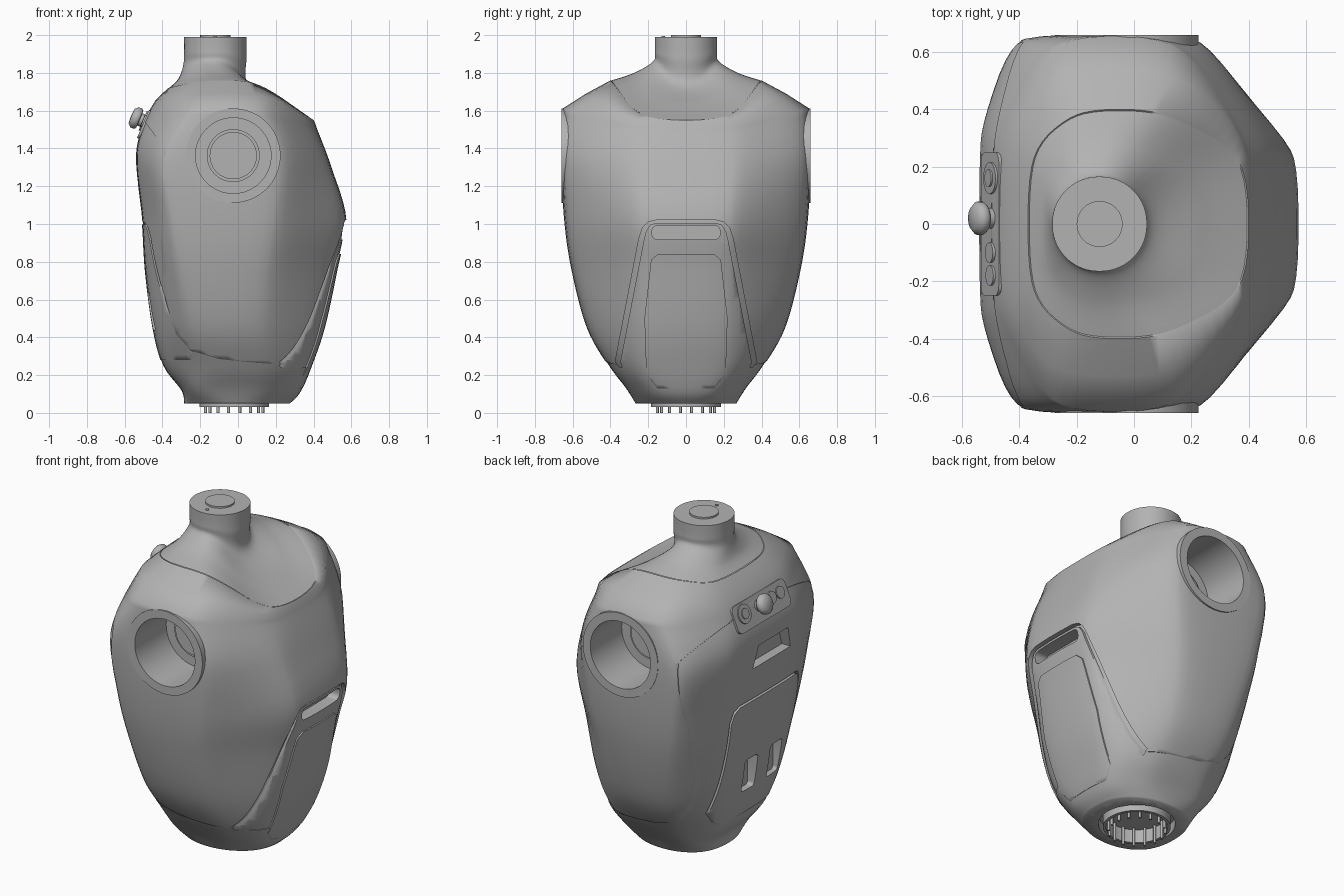
import bpy, bmesh, math
from mathutils import Vector

old = bpy.data.objects.get("Cube")
if old:
    bpy.data.objects.remove(old, do_unlink=True)

GREY = bpy.data.materials.new("shell grey")
GREY.use_nodes = True
GREY.diffuse_color = (0.45, 0.45, 0.45, 1)
GREY.node_tree.nodes["Principled BSDF"].inputs["Base Color"].default_value = GREY.diffuse_color

# Section rows: front z, x, y | side z, x front, x back, y | back z, x, y | corner rounding
BODY = [
    (.05, .28, .13, .05, .1, -.14, .272, .05, -.29, .14, .25),
    (.11, .335, .17, .13, .14, -.21, .322, .12, -.305, .19, .2),
    (.25, .395, .24, .25, .16, -.2, .412, .25, -.4, .24, .19),
    (.45, .463, .25, .45, .15, -.26, .525, .45, -.455, .28, .17),
    (.75, .528, .24, .75, .17, -.33, .605, .75, -.495, .31, .14),
    (1.02, .574, .25, 1.02, .21, -.38, .645, 1.02, -.512, .33, .12),
    (1.3, .495, .27, 1.35, .24, -.42, .662, 1.37, -.545, .32, .12),
    (1.5, .42, .26, 1.61, .15, -.28, .655, 1.57, -.488, .3, .18),
]
SHOULDER = (1.53, .41, .28, 1.69, .17, -.28, .53, 1.655, -.437, .31, .2)
RIM = (1.55, .4, .24, 1.76, .1, -.2, .4, 1.72, -.37, .25, .2)
COLLAR = [
    RIM,
    (1.63, .24, .17, 1.8, 0, -.2, .28, 1.77, -.32, .15, .22),
    (1.74, .06, .08, 1.86, -.05, -.19, .18, 1.84, -.295, .07, .25),
    (1.88, .05, .07, 1.91, -.05, -.19, .17, 1.91, -.29, .07, .25),
    (1.99, .05, .07, 1.99, -.05, -.19, .17, 1.99, -.29, .07, .25),
]


def finish(name, bm):
    bmesh.ops.recalc_face_normals(bm, faces=bm.faces)
    mesh = bpy.data.meshes.new(name)
    bm.to_mesh(mesh)
    bm.free()
    mesh.materials.append(GREY)
    obj = bpy.data.objects.new(name, mesh)
    bpy.context.scene.collection.objects.link(obj)
    return obj


def smooth_rows(rows, steps=6):
    out = []
    last = len(rows) - 1
    for i in range(last):
        quad = [rows[max(0, min(last, i + k))] for k in (-1, 0, 1, 2)]
        for s in range(steps):
            t = s / steps
            out.append([b + .5 * t * (c - a + t * (2*a - 5*b + 4*c - d + t * (3*(b - c) + d - a)))
                        for a, b, c, d in zip(*quad)])
    return out + [rows[last]]


def section(row, inset):
    zf, xf, yf, zs, x1, x2, w, zb, xb, yb, corner = row
    half = [Vector(p) for p in ((xf - inset, yf, zf), (x1, w - inset, zs),
                                (x2, w - inset, zs), (xb + inset, yb, zb))]
    pts = half + [Vector((p.x, -p.y, p.z)) for p in reversed(half)]
    for cut in (corner, .25, .25):
        pts = [p.lerp(q, f) for p, q in zip(pts, pts[1:] + pts[:1]) for f in (cut, 1 - cut)]
    return pts


def loft(name, rows, inset=0.0, sink=0.0):
    bm = bmesh.new()
    rings = [[bm.verts.new(p) for p in section(r, inset)] for r in rows]
    n = len(rings[0])
    for a, b in zip(rings, rings[1:]):
        for j in range(n):
            k = (j + 1) % n
            bm.faces.new((a[j], a[k], b[k], b[j]))
    for ring, drop in ((rings[0], 0), (rings[-1], sink)):
        mid = sum((v.co for v in ring), Vector()) / n
        hub = bm.verts.new(mid - Vector((0, 0, drop)))
        for j in range(n):
            bm.faces.new((ring[j], ring[(j + 1) % n], hub))
    return finish(name, bm)


def prism(name, outline, axis, lo, hi):
    """Extrude a flat outline along x (points are y, z) or y (points are x, z)."""
    bm = bmesh.new()
    place = (lambda t, p: (t, *p)) if axis == "x" else (lambda t, p: (p[0], t, p[1]))
    a, b = ([bm.verts.new(place(t, p)) for p in outline] for t in (lo, hi))
    bm.faces.new(a)
    bm.faces.new(b[::-1])
    for j in range(len(a)):
        k = (j + 1) % len(a)
        bm.faces.new((a[j], a[k], b[k], b[j]))
    return finish(name, bm)


def lathe(name, profile, base, axis, seg=48):
    """Turn a closed profile of (radius, height) points around an axis."""
    base, axis = Vector(base), Vector(axis).normalized()
    u = axis.orthogonal().normalized()
    v = axis.cross(u)
    bm = bmesh.new()
    angles = [math.tau * i / seg for i in range(seg)]
    rings = [[bm.verts.new(base + axis * h + (u * math.cos(a) + v * math.sin(a)) * r) for a in angles]
             for r, h in profile]
    for i, a in enumerate(rings):
        n = (i + 1) % len(rings)
        if profile[i][0] or profile[n][0]:
            for j in range(seg):
                k = (j + 1) % seg
                bm.faces.new((a[j], a[k], rings[n][k], rings[n][j]))
    bmesh.ops.remove_doubles(bm, verts=bm.verts, dist=1e-6)
    return finish(name, bm)


def rod(r, low, high):
    return [(0, low), (r, low), (r, high), (0, high)]


def tube(r1, r2, low, high):
    return [(r1, low), (r2, low), (r2, high), (r1, high)]


def combine(cutter, targets, operation="DIFFERENCE"):
    for obj in targets:
        mod = obj.modifiers.new("cut", "BOOLEAN")
        mod.operation, mod.solver, mod.object = operation, "EXACT", cutter
        bpy.context.view_layer.update()
        graph = bpy.context.evaluated_depsgraph_get()
        mesh = bpy.data.meshes.new_from_object(obj.evaluated_get(graph))
        obj.modifiers.clear()
        obj.data = mesh
    bpy.data.objects.remove(cutter, do_unlink=True)


def mirrored(half, centre=0.0):
    return [(centre + y, z) for y, z in half] + [(centre - y, z) for y, z in reversed(half)]


def rounded(cy, cz, hw, hh, r, n=5):
    out = []
    for q, (sy, sz) in enumerate(((1, 1), (-1, 1), (-1, -1), (1, -1))):
        for i in range(n + 1):
            a = (q + i / n) * math.pi / 2
            out.append((cy + sy * (hw - r) + r * math.cos(a), cz + sz * (hh - r) + r * math.sin(a)))
    return out


# Nested body layers: outer shell, under body, recess floor
rows = smooth_rows(BODY)
shell = loft("outer_shell", rows + [SHOULDER, RIM], 0, .28)
core = loft("under_body", rows, .005)
inner = loft("recess_floor", rows, .028)
loft("neck_collar", smooth_rows(COLLAR, 8), .005)

# Shell edge along the back and hips
edge = [(-.55, 1.62), (-.39, 1.4), (-.41, .9), (-.385, .6), (-.33, .42), (-.25, .33), (-.1, .285),
        (.1, .265), (.3, .25), (.36, .28), (.4, .36), (.7, .36), (.7, -.1), (-.8, -.1), (-.8, 1.62)]
combine(prism("cutter", edge, "y", -1, 1), [shell])

# Chest opening with its tapered panel, raised pad and vent slot
opening = mirrored([(.16, 1.02), (.2, 1.01), (.23, .98), (.25, .92), (.375, .27), (.35, .24)])
combine(prism("cutter", opening, "x", .1, 1), [shell, core])
panel = loft("chest_panel", rows, .012)
face = mirrored([(.16, 1.005), (.19, .995), (.212, .96), (.222, .92), (.348, .27), (.3, .12)])
combine(prism("cutter", face, "x", .1, 1), [panel], "INTERSECT")
combine(prism("cutter", rounded(0, .955, .18, .037, .03), "x", .48, 1), [panel, inner])
pad = loft("chest_pad", rows, .003)
pad_face = mirrored([(.15, .84), (.185, .81), (.22, .5), (.21, .2), (.15, .13)])
combine(prism("cutter", pad_face, "x", .1, 1), [pad], "INTERSECT")

# Back hatch with two grip pockets, and the slot above it
mid = -.06
hatch_gap = mirrored([(.27, 1.01), (.32, .99), (.35, .93), (.375, .6), (.4, .38), (.34, .3)], mid)
combine(prism("cutter", hatch_gap, "x", -1, -.1), [core])
hatch = loft("back_hatch", rows, .002)
hatch_face = mirrored([(.265, .998), (.312, .978), (.338, .925), (.363, .6), (.388, .38), (.32, .28)], mid)
combine(prism("cutter", hatch_face, "x", -1, -.1), [hatch], "INTERSECT")
for side in (-1, 1):
    pocket = rounded(mid + side * .12, .54, .06, .1, .02)
    combine(prism("cutter", pocket, "x", -1, -.41), [hatch, inner])
slot = mirrored([(.14, 1.335), (.18, 1.205)], mid)
combine(prism("cutter", slot, "x", -1, -.47), [core, inner])

# Shoulder sockets on both sides
socket_x, socket_z = -.025, 1.362
hole = [(socket_x + .201 * math.cos(math.tau * i / 64), socket_z + .201 * math.sin(math.tau * i / 64))
        for i in range(64)]
for side, word in ((1, "left"), (-1, "right")):
    low, high = sorted((side * .36, side * .8))
    combine(prism("cutter", hole, "y", low, high), [shell, core, inner])
    base, out = (socket_x, 0, socket_z), (0, side, 0)
    lathe(word + "_shoulder_ring", tube(.2, .25, .47, .66), base, out, 64)
    lathe(word + "_socket_disc", rod(.14, .3, .37), base, out)
    lathe(word + "_socket_hub", rod(.125, .3, .38), base, out)

# Neck cap
UP = (0, 0, 1)
lathe("neck_cap", rod(.08, 1.95, 2), (-.12, 0, 0), UP)
lathe("neck_pin", rod(.01, 1.95, 1.994), (-.12, -.12, 0), UP, 12)

# Control plate on the upper back with knob and buttons
normal = Vector((-.92, 0, .39)).normalized()
up = Vector((normal.z, 0, -normal.x))
origin = Vector((-.503, 0, 1.53))
plate = prism("control_plate", rounded(0, 0, .25, .08, .035), "x", -.05, 0)
for v in plate.data.vertices:
    v.co = origin + normal * v.co.x + up * v.co.z + Vector((0, v.co.y, 0))
for part, y, profile in (
        ("knob_stem", .02, rod(.035, -.02, .04)),
        ("knob_grip", .02, [(0, .025), (.05, .025), (.058, .035), (.058, .055), (.04, .072), (0, .075)]),
        ("large_button", .16, rod(.055, -.02, .008)),
        ("large_button_bar", .16, rod(.03, -.02, .014)),
        ("small_button", -.1, rod(.035, -.02, .01)),
        ("power_socket", -.18, rod(.035, -.02, .008))):
    lathe(part, profile, origin + Vector((0, y, 0)) + up * .015, normal, 32)

# Waist connector with a ring of pins
waist = (-.02, 0, 0)
combine(lathe("cutter", rod(.21, -.1, .11), waist, UP), [core, inner])
lathe("waist_ring", tube(.168, .185, .03, .12), waist, UP)
for i in range(16):
    a = (i + .5) * math.tau / 16
    spot = (-.02 + .155 * math.cos(a), .155 * math.sin(a), 0)
    lathe("waist_pin_%d" % i, rod(.008, 0, .12), spot, UP, 8)

# Smooth surfaces with sharp edges kept
for obj in bpy.context.scene.objects:
    if obj.type == "MESH" and GREY.name in obj.data.materials:
        obj.data.polygons.foreach_set("use_smooth", [True] * len(obj.data.polygons))
        obj.data.set_sharp_from_angle(angle=math.radians(62))
